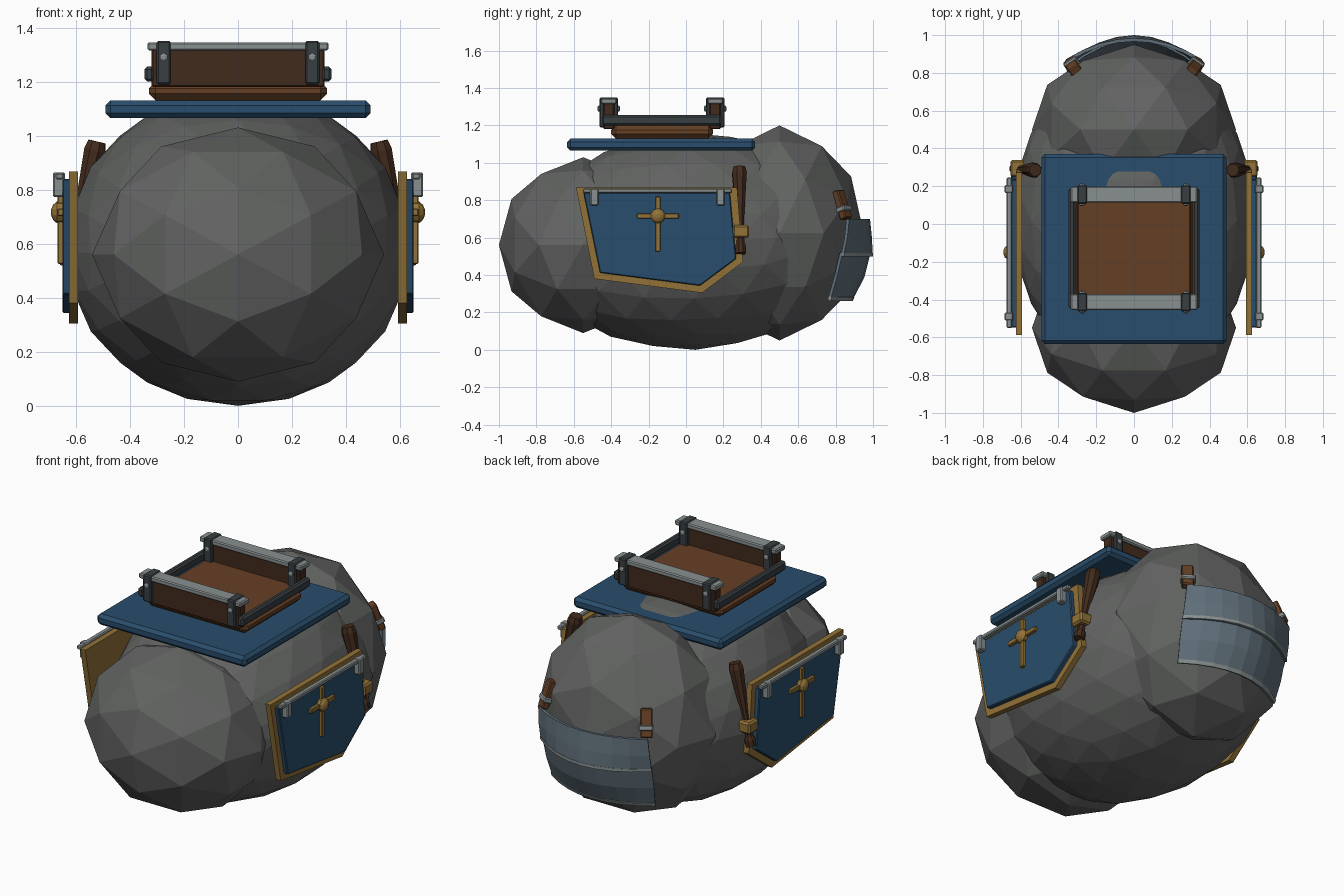
import bpy, bmesh
from math import radians, pi
from mathutils import Matrix, Vector, Euler

if "Cube" in bpy.data.objects:
    bpy.data.objects.remove(bpy.data.objects["Cube"])


def mat(name, r, g, b):
    m = bpy.data.materials.new(name)
    m.diffuse_color = (r, g, b, 1)
    m.use_nodes = True
    m.node_tree.nodes["Principled BSDF"].inputs["Base Color"].default_value = m.diffuse_color
    return m


STONE = mat("stone", .12, .125, .12)
BLUE = mat("blue_cloth", .022, .075, .15)
GOLD = mat("brass", .29, .17, .04)
LEATHER = mat("leather", .13, .05, .018)
WOOD = mat("dark_wood", .055, .024, .012)
IRON = mat("dark_iron", .04, .05, .055)
STEEL = mat("steel", .25, .28, .28)
PLATE = mat("plate_steel", .12, .165, .20)


def finish(bm, name, m, bevel=0):
    bmesh.ops.recalc_face_normals(bm, faces=bm.faces)
    me = bpy.data.meshes.new(name)
    bm.to_mesh(me)
    bm.free()
    ob = bpy.data.objects.new(name, me)
    bpy.context.collection.objects.link(ob)
    me.materials.append(m)
    if bevel:
        b = ob.modifiers.new("bevel", 'BEVEL')
        b.width, b.segments = bevel, 1
    return ob


def box(name, x, y, z, m, bevel=0.006):
    """Box from (min, max) ranges."""
    bm = bmesh.new()
    c = Vector((sum(x) / 2, sum(y) / 2, sum(z) / 2))
    size = (abs(x[1] - x[0]), y[1] - y[0], z[1] - z[0])
    bmesh.ops.create_cube(bm, size=1, matrix=Matrix.Translation(c) @ Matrix.Diagonal((*size, 1)))
    return finish(bm, name, m, bevel)


def tilted_box(name, c, size, rot, m, bevel=0.006):
    bm = bmesh.new()
    bmesh.ops.create_cube(bm, size=1, matrix=Matrix.LocRotScale(c, Euler([radians(a) for a in rot]), size))
    return finish(bm, name, m, bevel)


def boulder(name, c, radii, sub, tilt=0):
    """Icosphere turned so that vertices lie on all the axes."""
    bm = bmesh.new()
    bmesh.ops.create_icosphere(bm, subdivisions=sub, radius=1)
    bmesh.ops.rotate(bm, verts=bm.verts, matrix=Matrix.Rotation(radians(-31.717), 3, 'Y'))
    bmesh.ops.transform(bm, verts=bm.verts,
                        matrix=Matrix.LocRotScale(Vector(c), Euler((radians(tilt), 0, 0)), Vector(radii)))
    return finish(bm, name, STONE)


def slab(name, pts, x0, x1, m, bevel=0):
    """Side profile (y, z) extruded along x."""
    bm = bmesh.new()
    f = bm.faces.new([bm.verts.new((x0, y, z)) for y, z in pts])
    r = bmesh.ops.extrude_face_region(bm, geom=[f])
    bmesh.ops.translate(bm, vec=(x1 - x0, 0, 0), verts=[v for v in r['geom'] if isinstance(v, bmesh.types.BMVert)])
    return finish(bm, name, m, bevel)


def lathe(name, profile, a, b, m, sides=8):
    """Rings (distance fraction, radius) along the line a to b, capped."""
    a, b = Vector(a), Vector(b)
    q = (b - a).to_track_quat('Z', 'Y')
    bm = bmesh.new()
    rings = []
    for t, r in profile:
        rings.append([bm.verts.new(a.lerp(b, t) + q @ (Matrix.Rotation(2 * pi * (i + .5) / sides, 3, 'Z') @ Vector((r, 0, 0))))
                      for i in range(sides)])
    for p, n in zip(rings, rings[1:]):
        for i in range(sides):
            j = (i + 1) % sides
            bm.faces.new((p[i], p[j], n[j], n[i]))
    bm.faces.new(rings[0])
    bm.faces.new(rings[-1])
    return finish(bm, name, m)


def curved_plate(name, rows, m, thick, push=0, cols=8):
    """Rows (z, middle y, side y, half width) bent around the back."""
    bm = bmesh.new()
    grid = []
    for z, ym, ys, w in rows:
        us = [2 * i / cols - 1 for i in range(cols + 1)]
        grid.append([bm.verts.new((w * u, ym + push - (ym - ys) * u * u, z)) for u in us])
    for p, n in zip(grid, grid[1:]):
        for i in range(cols):
            bm.faces.new((p[i], p[i + 1], n[i + 1], n[i]))
    ob = finish(bm, name, m)
    s = ob.modifiers.new("thickness", 'SOLIDIFY')
    s.thickness, s.offset = thick, 0
    return ob


# body of three merged boulders
boulder("body_middle", (0, .03, .58), (.64, .86, .58), 3, 2)
boulder("body_front", (0, -.55, .56), (.54, .45, .47), 2)
boulder("body_back", (0, .5, .625), (.54, .45, .575), 2)

# blanket and seat
box("blanket", (-.49, .49), (-.635, .37), (1.065, 1.13), BLUE, .018)
box("seat_base", (-.33, .33), (-.40, .145), (1.13, 1.2), LEATHER, .025)
box("seat_cushion", (-.30, .30), (-.39, .13), (1.18, 1.215), LEATHER, .005)
for label, y in (("front", -.413), ("back", .156)):
    box(label + "_board", (-.32, .32), (y - .03, y + .03), (1.18, 1.32), WOOD)
    box(label + "_cap", (-.335, .335), (y - .042, y + .042), (1.315, 1.345), STEEL)
    for s in (-1, 1):
        box(label + "_clamp", (s * .275 - .026, s * .275 + .026), (y - .049, y + .049), (1.19, 1.35), IRON)
        for d in (-1, 1):
            lathe(label + "_bolt", [(0, .016), (.7, .016), (1, .008)],
                  (s * .275, y + d * .045, 1.29), (s * .275, y + d * .06, 1.29), STEEL, 6)
for s in (-1, 1):
    box("seat_rail", (s * .328 - .018, s * .328 + .018), (-.45, .19), (1.2, 1.255), IRON, .01)

FRAME = [(-.588, .868), (.273, .868), (.305, .47), (.086, .305), (-.49, .38)]
CLOTH = [(-.548, .84), (.235, .84), (.268, .487), (.075, .343), (-.46, .412)]
for s in (-1, 1):
    # side panel
    slab("panel_frame", FRAME, s * .592, s * .625, GOLD)
    slab("panel_cloth", CLOTH, s * .62, s * .65, BLUE, .005)
    box("panel_rail", (s * .645, s * .675), (-.55, .245), (.838, .862), STEEL, .005)
    for y in (-.49, .185):
        box("panel_hook", (s * .64, s * .685), (y - .022, y + .022), (.772, .864), STEEL)
    # cross ornament
    box("cross_upright", (s * .64, s * .668), (-.164, -.136), (.525, .82), GOLD, .004)
    box("cross_bar", (s * .64, s * .668), (-.262, -.038), (.702, .73), GOLD, .004)
    lathe("cross_boss", [(0, .04), (.55, .04), (.85, .028), (1, .012)],
          (s * .645, -.15, .716), (s * .691, -.15, .716), GOLD, 10)
    # club held in a brass bracket
    lathe("club", [(0, .03), (.08, .032), (.12, .022), (.4, .022), (.6, .03), (.93, .042), (1, .034)],
          (s * .632, .292, .515), (s * .522, .285, .978), WOOD)
    box("club_bracket", (s * .565, s * .655), (.25, .338), (.6, .668), GOLD, .01)
    # strap and buckle holding the back plate
    tilted_box("strap", Vector((s * .325, .835, .775)), Vector((.065, .04, .16)), (20, 0, -s * 35), LEATHER)
    tilted_box("buckle", Vector((s * .328, .845, .752)), Vector((.08, .055, .03)), (20, 0, -s * 35), STEEL)

# curved back plate with raised bands
UPPER = [(.70, .975, .865, .355), (.6, .985, .855, .36), (.50, .99, .835, .36)]
LOWER = [(.52, .978, .83, .355), (.39, .945, .80, .35), (.27, .882, .765, .335)]
curved_plate("plate_upper", UPPER, PLATE, .018)
curved_plate("plate_lower", LOWER, PLATE, .018)
curved_plate("plate_band_middle", [(.518, .99, .838, .362), (.500, .99, .836, .362)], STEEL, .016, .002)
curved_plate("plate_band_bottom", [(.285, .89, .77, .339), (.265, .88, .763, .337)], STEEL, .02, .002)
